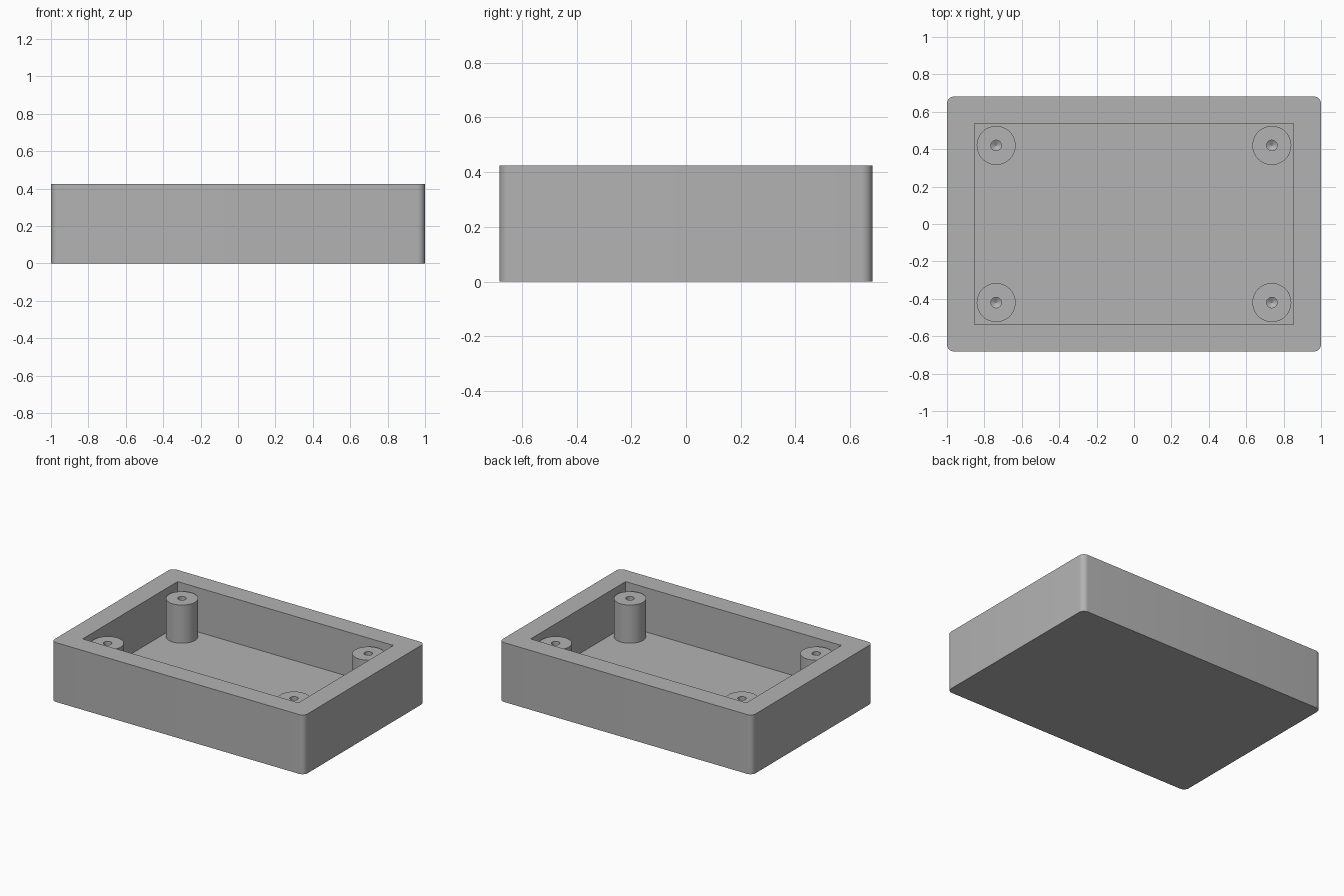
import bpy, bmesh, math

if "Cube" in bpy.data.objects:
    bpy.data.objects.remove(bpy.data.objects["Cube"])

W, D, H = 1.0, 0.682, 0.424        # half width, half depth, full height
IW, ID, FLOOR = 0.853, 0.536, 0.107  # cavity half sizes and floor level
BOSS_X, BOSS_Y, BOSS_R, BOSS_TOP, HOLE_R = 0.737, 0.42, 0.104, 0.38, 0.028

grey = bpy.data.materials.new("plain grey")
grey.diffuse_color = (0.45, 0.45, 0.45, 1)
grey.use_nodes = True
grey.node_tree.nodes["Principled BSDF"].inputs["Base Color"].default_value = grey.diffuse_color


def rounded_rect(hx, hy, r, z, steps=8):
    """Corner-rounded rectangle loop; r = 0 stacks points on the corners."""
    pts = []
    for i, (sx, sy) in enumerate([(1, 1), (-1, 1), (-1, -1), (1, -1)]):
        for k in range(steps + 1):
            a = math.pi / 2 * (i + k / steps)
            pts.append((sx * (hx - r) + r * math.cos(a),
                        sy * (hy - r) + r * math.sin(a), z))
    return pts


def skin(name, loops):
    """Join closed loops of equal length and cap both ends."""
    bm = bmesh.new()
    rings = [[bm.verts.new(p) for p in loop] for loop in loops]
    n = len(rings[0])
    for a, b in zip(rings, rings[1:]):
        for i in range(n):
            j = (i + 1) % n
            bm.faces.new((a[i], a[j], b[j], b[i]))
    bm.faces.new(rings[0][::-1])
    bm.faces.new(rings[-1])
    bmesh.ops.remove_doubles(bm, verts=bm.verts, dist=1e-5)
    bmesh.ops.recalc_face_normals(bm, faces=bm.faces)
    mesh = bpy.data.meshes.new(name)
    bm.to_mesh(mesh)
    bm.free()
    mesh.materials.append(grey)
    ob = bpy.data.objects.new(name, mesh)
    bpy.context.collection.objects.link(ob)
    bpy.ops.object.select_all(action='DESELECT')
    ob.select_set(True)
    bpy.context.view_layer.objects.active = ob
    bpy.ops.object.shade_smooth_by_angle(angle=math.radians(25))
    return ob


# Open tray: outer wall, rim, cavity wall and floor
skin("enclosure_tray", [
    rounded_rect(W, D, 0.04, 0),
    rounded_rect(W, D, 0.04, H),
    rounded_rect(IW, ID, 0, H),
    rounded_rect(IW, ID, 0, FLOOR),
])


# Screw post with a drilled blind hole, mirrored to all four corners
def circle(r, z, n=48):
    return [(BOSS_X + r * math.cos(2 * math.pi * i / n),
             BOSS_Y + r * math.sin(2 * math.pi * i / n), z) for i in range(n)]


posts = skin("screw_posts", [
    circle(BOSS_R, FLOOR - 0.01),
    circle(BOSS_R, BOSS_TOP),
    circle(HOLE_R, BOSS_TOP),
    circle(HOLE_R, 0.19),
    circle(0.0005, 0.173),
])
mirror = posts.modifiers.new("four corners", 'MIRROR')
mirror.use_axis = (True, True, False)
